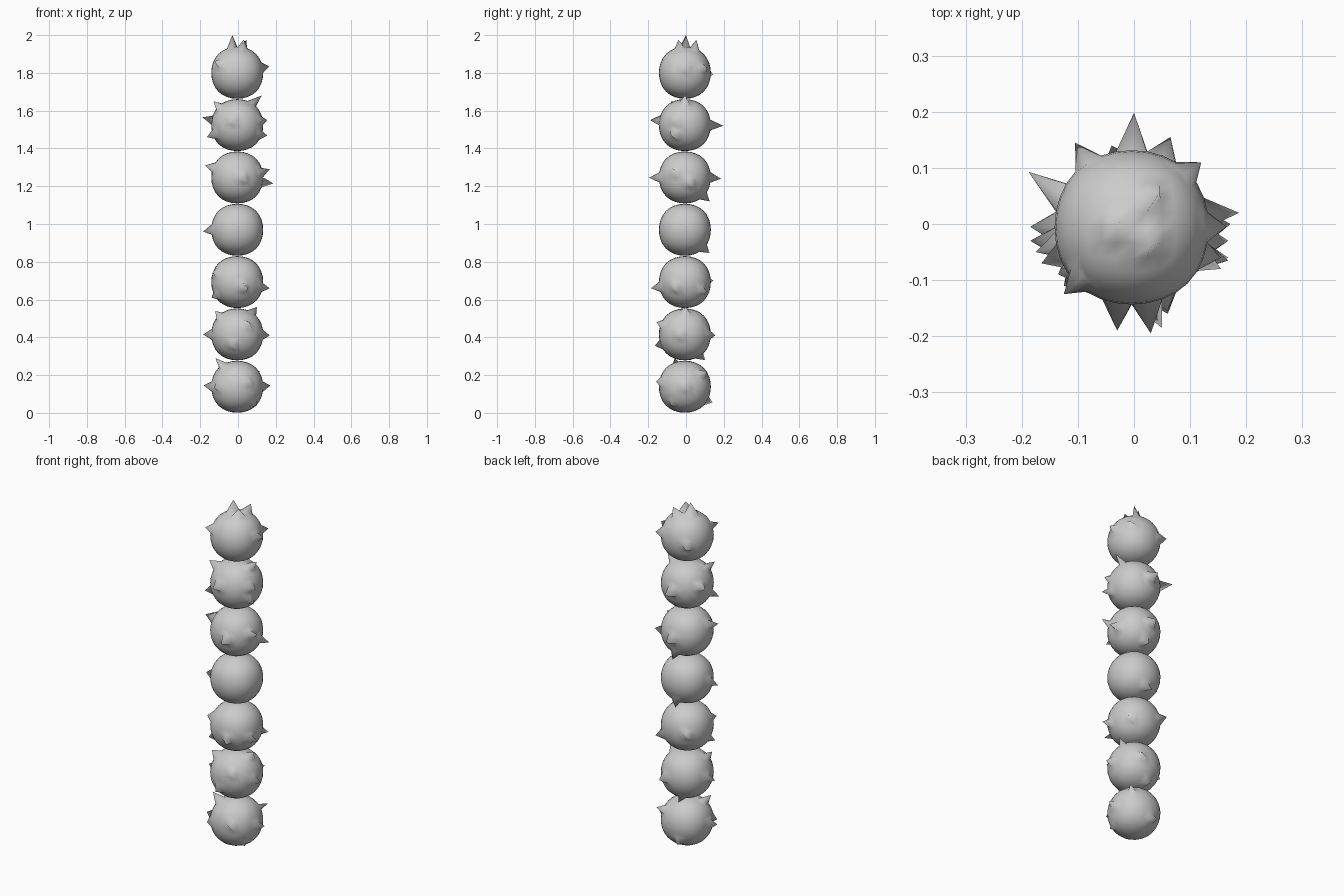
import bpy
from mathutils import Vector

RADIUS = 0.1375
STEP = 0.277
CX, CY = -0.004, -0.006

# Spike tips of each ball, bottom to top
SPIKES = [
    [(-.182, -.03, .145), (.172, 0, .145), (-.12, -.06, .29), (.06, -.16, .165),
     (.115, .11, .22), (-.04, .14, .055), (.1, -.08, .04), (-.125, -.11, .13)],
    [(-.185, -.005, .415), (-.12, -.07, .54), (.168, -.03, .41), (.1, 0, .56),
     (-.03, -.165, .355), (.06, -.155, .48), (.065, .155, .41), (-.02, .1, .28)],
    [(-.135, -.09, .745), (-.14, -.07, .61), (.168, -.06, .66), (.05, -.185, .66),
     (-.105, .145, .70), (.12, .11, .64)],
    [(-.185, -.03, .96), (-.02, .125, .845)],
    [(-.175, -.05, 1.31), (.168, -.065, 1.29), (.187, .02, 1.215),
     (.03, -.195, 1.245), (0, .185, 1.24), (0, .125, 1.12)],
    [(-.188, .093, 1.565), (-.13, -.08, 1.65), (-.165, -.07, 1.46), (.125, -.005, 1.68),
     (.155, -.06, 1.55), (.155, -.08, 1.468), (-.03, -.19, 1.55), (0, .198, 1.52)],
    [(-.03, 0, 2.0), (.03, -.04, 1.975), (.045, .055, 1.975), (.165, -.005, 1.835),
     (.12, .11, 1.83), (-.125, -.125, 1.86), (-.105, .143, 1.79)],
]


def round_ball(name, centre):
    """Rounded cube: an even quad ball."""
    bpy.ops.mesh.primitive_cube_add(size=2)
    ob = bpy.context.object
    ob.name = name
    mod = ob.modifiers.new("round", 'SUBSURF')
    mod.levels = mod.render_levels = 3
    bpy.ops.object.modifier_apply(modifier=mod.name)
    scale = RADIUS / max(v.co.x for v in ob.data.vertices)
    for v in ob.data.vertices:
        v.co *= scale
    ob.location = centre
    return ob


def pull_spike(ob, tip, used):
    """Pull the vertex that faces the tip out to the tip."""
    local = Vector(tip) - ob.location
    d = local.normalized()
    free = [v for v in ob.data.vertices if v.index not in used]
    v = max(free, key=lambda v: v.co.normalized().dot(d))
    v.co = local
    used.add(v.index)


# Stack of spiky balls
for i, tips in enumerate(SPIKES):
    ball = round_ball(f"spiky_ball_{i + 1}", Vector((CX, CY, RADIUS + 0.001 + i * STEP)))
    used = set()
    for tip in tips:
        pull_spike(ball, tip, used)
    for p in ball.data.polygons:
        p.use_smooth = True
    ball.data.update()
